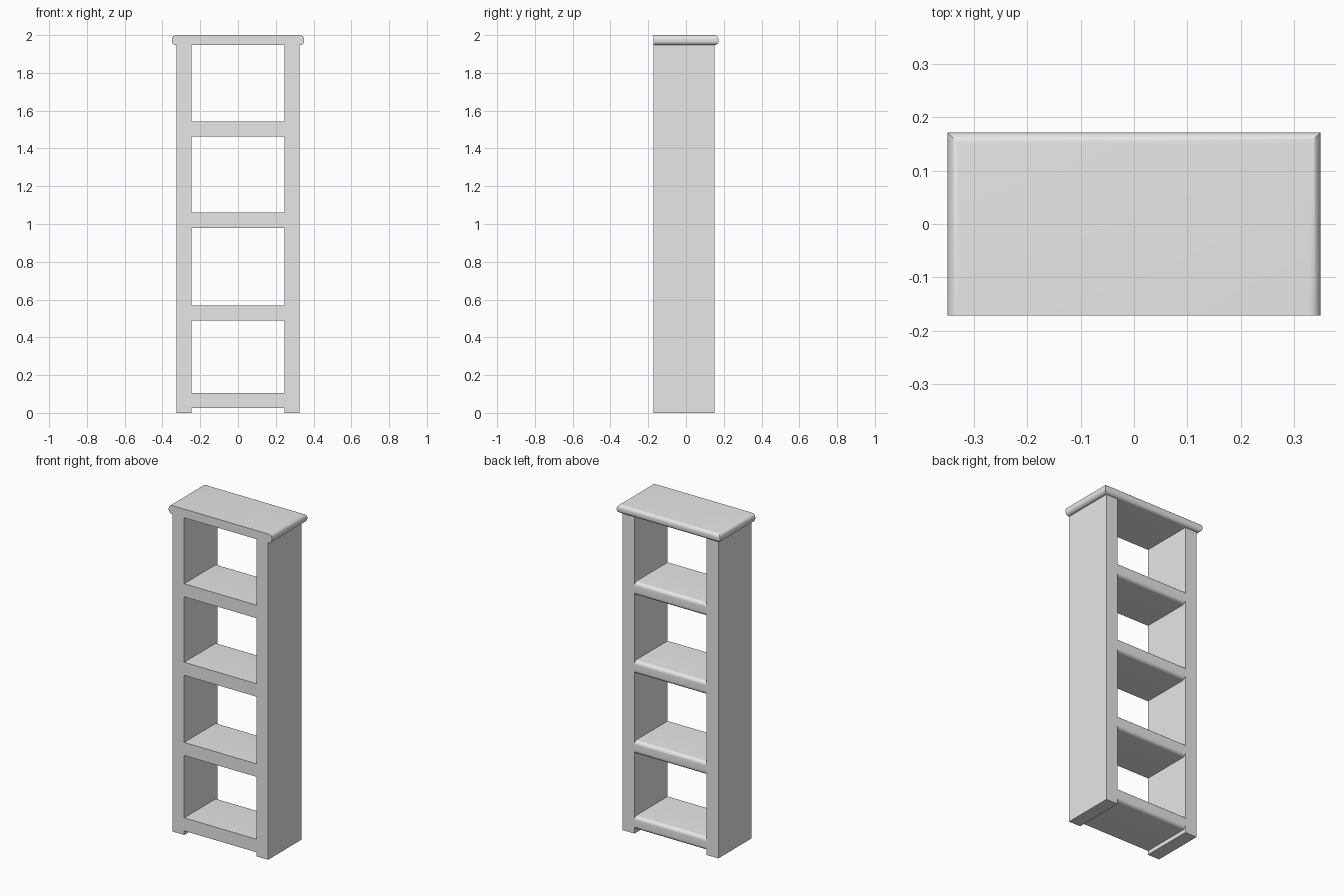
import bpy, bmesh, math

cube = bpy.data.objects.get("Cube")
if cube:
    bpy.data.objects.remove(cube, do_unlink=True)

grey = bpy.data.materials.new("plain grey")
grey.use_nodes = True
COLOR = (0.8, 0.8, 0.8, 1)
grey.diffuse_color = COLOR
grey.node_tree.nodes["Principled BSDF"].inputs["Base Color"].default_value = COLOR


def board(name, low, high, radius=0, rounded=None):
    """Box between two corners; edges passing the rounded(midpoint) test are rolled over."""
    bm = bmesh.new()
    bmesh.ops.create_cube(bm, size=1)
    for v in bm.verts:
        v.co = [a + (c + 0.5) * (b - a) for a, b, c in zip(low, high, v.co)]
    if rounded:
        edges = [e for e in bm.edges if rounded((e.verts[0].co + e.verts[1].co) / 2)]
        bmesh.ops.bevel(bm, geom=edges, offset=radius, offset_type='OFFSET',
                        segments=8, profile=0.5, affect='EDGES', clamp_overlap=True)
    bmesh.ops.recalc_face_normals(bm, faces=bm.faces)
    mesh = bpy.data.meshes.new(name)
    bm.to_mesh(mesh)
    bm.free()
    mesh.materials.append(grey)
    obj = bpy.data.objects.new(name, mesh)
    bpy.context.collection.objects.link(obj)
    if rounded:
        bpy.ops.object.select_all(action='DESELECT')
        obj.select_set(True)
        bpy.context.view_layer.objects.active = obj
        bpy.ops.object.shade_smooth_by_angle(angle=math.radians(30))
    return obj


FRONT, BACK = -0.172, 0.15
INNER, OUTER = 0.245, 0.325
UNDER_TOP = 1.947

# Upright side panels
board("left_side", (INNER, FRONT, 0), (OUTER, BACK, UNDER_TOP))
board("right_side", (-OUTER, FRONT, 0), (-INNER, BACK, UNDER_TOP))

# Shelves, rolled over along the back edges
for i, z in enumerate((0.025, 0.488, 0.98, 1.462)):
    board(f"shelf_{i + 1}", (-INNER, FRONT, z), (INNER, BACK, z + 0.08),
          0.022, lambda m: m.y > BACK - 0.01 and abs(m.x) < 0.1)

# Top board, overhanging with rounded ends and back, square at the front
TOP_Z = (UNDER_TOP + 2) / 2
board("top_board", (-0.35, FRONT, UNDER_TOP), (0.35, -FRONT, 2), 0.022,
      lambda m: abs(m.z - TOP_Z) > 0.01 and m.y > FRONT + 0.01)
